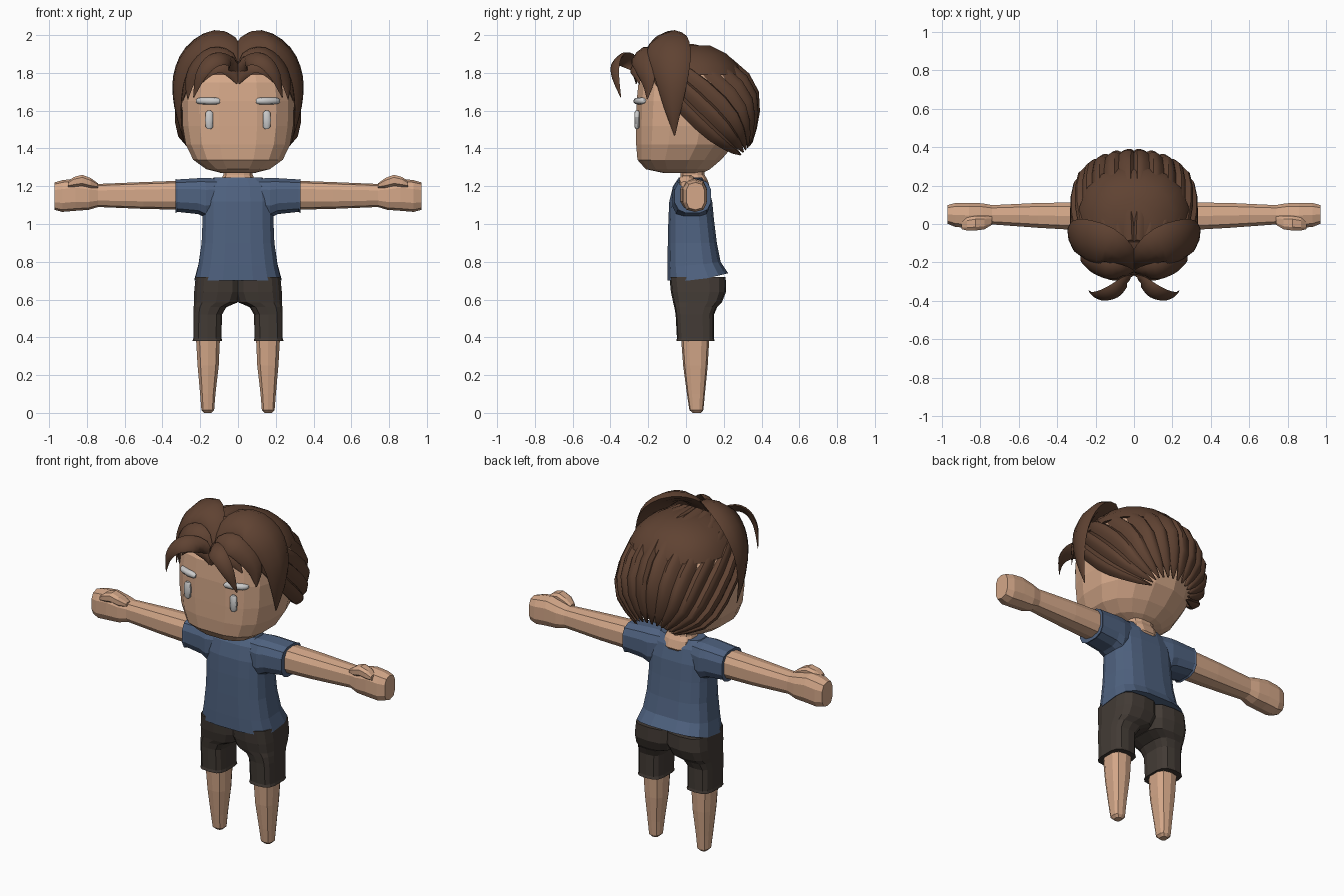
import bpy, bmesh
from math import sin, cos, pi, radians, copysign
from mathutils import Vector


def material(name, rgb):
    m = bpy.data.materials.new(name)
    m.diffuse_color = (*rgb, 1)
    return m


SKIN = material("skin", (0.66, 0.39, 0.25))
HAIR = material("hair", (0.115, 0.055, 0.032))
SHIRT = material("shirt_blue", (0.078, 0.122, 0.215))
SHORTS = material("shorts_dark", (0.056, 0.044, 0.036))
WHITE = material("off_white", (0.75, 0.78, 0.75))


def ring(axis, pos, a0, a1, b0, b1, n=12, e=0.7, e2=None, tilt=0):
    """Rounded-box outline across z (a=x, b=y) or x (a=y, b=z)."""
    pts = []
    for i in range(n):
        t = 2 * pi * (i + 0.5) / n
        k = e2 if e2 and sin(t) > 0 else e
        u = copysign(abs(cos(t)) ** k, cos(t))
        v = copysign(abs(sin(t)) ** k, sin(t))
        a = (a0 + a1) / 2 + (a1 - a0) / 2 * u
        b = (b0 + b1) / 2 + (b1 - b0) / 2 * v
        pts.append(Vector((a, b, pos + tilt * max(v, 0))) if axis == 'z' else Vector((pos, a, b)))
    return pts


def build(name, lofts, mat, mirror=False, smooth=None):
    """Skin each list of rings as a closed tube; optionally add the x mirror."""
    bm = bmesh.new()
    for s in ((1, -1) if mirror else (1,)):
        for rings in lofts:
            vs = [[bm.verts.new((p.x * s, p.y, p.z)) for p in r] for r in rings]
            n = len(vs[0])
            for lo, hi in zip(vs, vs[1:]):
                for i in range(n):
                    j = (i + 1) % n
                    bm.faces.new((lo[i], lo[j], hi[j], hi[i]))
            bm.faces.new(vs[0][::-1])
            bm.faces.new(vs[-1])
    bmesh.ops.recalc_face_normals(bm, faces=bm.faces)
    if smooth:
        for f in bm.faces:
            f.smooth = True
        for ed in bm.edges:
            ed.smooth = ed.calc_face_angle(0) < radians(smooth)
    me = bpy.data.meshes.new(name)
    bm.to_mesh(me)
    bm.free()
    me.materials.append(mat)
    ob = bpy.data.objects.new(name, me)
    bpy.context.collection.objects.link(ob)
    return ob


# Head: flat front, rounded back (z, half width, front y, back y)
head = [(1.27, .09, -.12, .09), (1.29, .17, -.215, .13), (1.34, .24, -.26, .19),
        (1.42, .28, -.267, .26), (1.52, .297, -.267, .29), (1.65, .30, -.265, .31),
        (1.75, .288, -.255, .31), (1.85, .24, -.20, .26), (1.91, .15, -.12, .16)]
build("head", [[ring('z', z, -w, w, f, b, 16, .66, .9) for z, w, f, b in head]], SKIN)

# Neck, bulging slightly through the back of the collar
build("neck", [[ring('z', z, -w, w, f, b) for z, w, f, b in
                [(1.14, .06, -.02, .10), (1.19, .085, -.03, .13), (1.235, .09, -.035, .115),
                 (1.26, .08, -.03, .10), (1.32, .08, -.03, .10)]]], SKIN)

# Shirt body and sleeves
torso = [(.70, .232, -.10, .225, .04), (.78, .212, -.10, .185, .02), (.90, .195, -.098, .165, 0),
         (1.02, .19, -.095, .15, 0), (1.12, .19, -.09, .14, 0), (1.20, .18, -.07, .118, 0),
         (1.245, .13, -.04, .09, 0)]
build("shirt_body", [[ring('z', z, -w, w, f, b, 16, .65, None, k) for z, w, f, b, k in torso]], SHIRT)
sleeve = [(.08, -.06, .11, 1.06, 1.24), (.17, -.075, .13, 1.03, 1.247), (.21, -.068, .13, 1.05, 1.245),
          (.32, -.058, .13, 1.062, 1.238), (.33, -.062, .134, 1.056, 1.24)]
build("shirt_sleeves", [[ring('x', *r) for r in sleeve]], SHIRT, True)

# Arms, fists and thumbs
arm = [(.28, -.035, .115, 1.075, 1.23), (.50, -.022, .112, 1.08, 1.222), (.74, -.004, .10, 1.09, 1.212),
       (.79, -.018, .11, 1.075, 1.225), (.86, -.022, .112, 1.07, 1.24), (.93, -.018, .112, 1.064, 1.232),
       (.972, .0, .10, 1.075, 1.22)]
build("arms", [[ring('x', *r, 10) for r in arm]], SKIN, True)
thumb = [(.74, -.005, .04, 1.19, 1.215), (.78, -.03, .045, 1.19, 1.245), (.825, -.036, .045, 1.20, 1.262),
         (.87, -.036, .035, 1.195, 1.25), (.90, -.028, .02, 1.195, 1.225)]
build("thumbs", [[ring('x', *r, 8) for r in thumb]], SKIN, True)

# Shorts: two halves meeting at the centre (z, inner x, outer x, front y, back y)
shorts = [(.38, .082, .242, -.052, .152), (.395, .086, .238, -.048, .148), (.52, .084, .238, -.055, .148),
          (.56, .06, .236, -.062, .165), (.585, .0, .235, -.068, .19), (.64, -.02, .234, -.08, .212),
          (.72, -.02, .226, -.088, .21)]
build("shorts", [[ring('z', *r, 14, .6) for r in shorts]], SHORTS, True)

# Legs tapering to small feet
leg = [(0, .14, .18, .035, .08), (.015, .125, .195, .018, .092), (.10, .118, .202, .005, .10),
       (.25, .10, .216, -.015, .115), (.42, .092, .226, -.028, .125)]
build("legs", [[ring('z', *r, 10) for r in leg]], SKIN, True)

# Eyebrows and eyes
brow = [(.094, -.272, -.25, 1.642, 1.658), (.105, -.278, -.24, 1.634, 1.668), (.15, -.272, -.235, 1.632, 1.67),
        (.20, -.255, -.205, 1.634, 1.67), (.215, -.24, -.195, 1.637, 1.665), (.223, -.228, -.20, 1.645, 1.658)]
build("eyebrows", [[ring('x', *r, 10, .9) for r in brow]], WHITE, True, 40)
eye = [(1.503, .142, .162, -.268, -.255), (1.513, .132, .172, -.272, -.245), (1.55, .13, .175, -.274, -.245),
       (1.59, .132, .172, -.272, -.245), (1.60, .142, .162, -.268, -.252)]
build("eyes", [[ring('z', *r, 10, .9) for r in eye]], WHITE, True, 40)

# Scalp under the locks
scalp = [(1.79, .288, -.24, .30), (1.84, .268, -.23, .28), (1.90, .21, -.19, .22), (1.945, .11, -.10, .13)]
build("scalp", [[ring('z', z, -w, w, f, b, 16, .75, .9) for z, w, f, b in scalp]], HAIR, False, 40)

# Back hair: tile-like strands from crown to nape (t, half width, height)
sweep = [(-.3, .20, .15), (-.12, .28, .23), (.05, .31, .285), (.25, .325, .315), (.5, .325, .322),
         (.7, .31, .29), (.85, .27, .22), (.95, .20, .145), (1.02, .14, .08)]
start, end = Vector((0, -.08, 1.74)), Vector((0, .29, 1.38))
normal = Vector((0, .697, .717))
COUNT = 7
strands = []
for s in range(COUNT):
    rings = []
    for k, (t, w, h) in enumerate(sweep):
        c = start.lerp(end, t)
        shrink = .35 if k == len(sweep) - 1 else 1
        section = [(f / 5, .955 + .075 * sin(pi * (f / 5) ** .65) * shrink) for f in range(6)]
        section += [(1, .86), (.5, .86), (0, .86)]
        pts = []
        for f, r in section:
            a = radians(105) * (s + .5 + (f - .5) * shrink) / COUNT
            pts.append(c + Vector((w * r * sin(a), 0, 0)) + normal * (h * r * cos(a)))
        rings.append(pts)
    strands.append(rings)
build("back_hair", strands, HAIR, True, 35)


def smooth_path(p):
    """Catmull-Rom resampling of equal-length vectors."""
    q = [p[0]] + p + [p[-1]]
    out = []
    for a, b, c, d in zip(q, q[1:], q[2:], q[3:]):
        for t in (0, 1 / 3, 2 / 3):
            out.append(.5 * (2 * b + (c - a) * t + (2 * a - 5 * b + 4 * c - d) * t * t
                             + (3 * b - a - 3 * c + d) * t ** 3))
    return out + [p[-1]]


def lock(points):
    """Tapered lens-shaped lock along (x, y, z, width) points."""
    path = smooth_path([Vector(p) for p in points])
    rings = []
    for i, p in enumerate(path):
        pos = p.to_3d()
        tan = (path[min(i + 1, len(path) - 1)].to_3d() - path[max(i - 1, 0)].to_3d()).normalized()
        out = pos - Vector((0, .02, 1.62))
        side = tan.cross(out).normalized()
        out = side.cross(tan).normalized()
        w = max(p.w, .006) / 2
        rings.append([pos + side * w * cos(a) + out * w * (.38 if sin(a) > 0 else .15) * sin(a)
                      for a in [2 * pi * k / 8 for k in range(8)]])
    return rings


# Front hair: large side locks, temple locks, forward curls, short parting locks
build("side_locks", [lock([(.01, -.235, 1.80, .03), (.055, -.175, 1.925, .15), (.14, -.115, 1.965, .22),
                           (.245, -.085, 1.895, .23), (.305, -.075, 1.77, .18), (.315, -.07, 1.62, .10),
                           (.295, -.06, 1.47, .006)])], HAIR, True, 50)
build("temple_locks", [lock([(.005, -.25, 1.775, .03), (.06, -.25, 1.87, .11), (.14, -.24, 1.89, .13),
                             (.215, -.215, 1.83, .12), (.255, -.20, 1.75, .08),
                             (.265, -.205, 1.66, .006)])], HAIR, True, 50)
build("front_curls", [lock([(.005, -.24, 1.77, .03), (.035, -.285, 1.85, .08), (.09, -.34, 1.875, .10),
                            (.15, -.37, 1.85, .09), (.20, -.372, 1.78, .065),
                            (.235, -.345, 1.67, .006)])], HAIR, True, 50)
build("parting_locks", [lock([(.0, -.262, 1.745, .02), (.03, -.265, 1.80, .07), (.085, -.27, 1.835, .08),
                              (.15, -.262, 1.81, .07), (.20, -.245, 1.74, .006)])], HAIR, True, 50)
